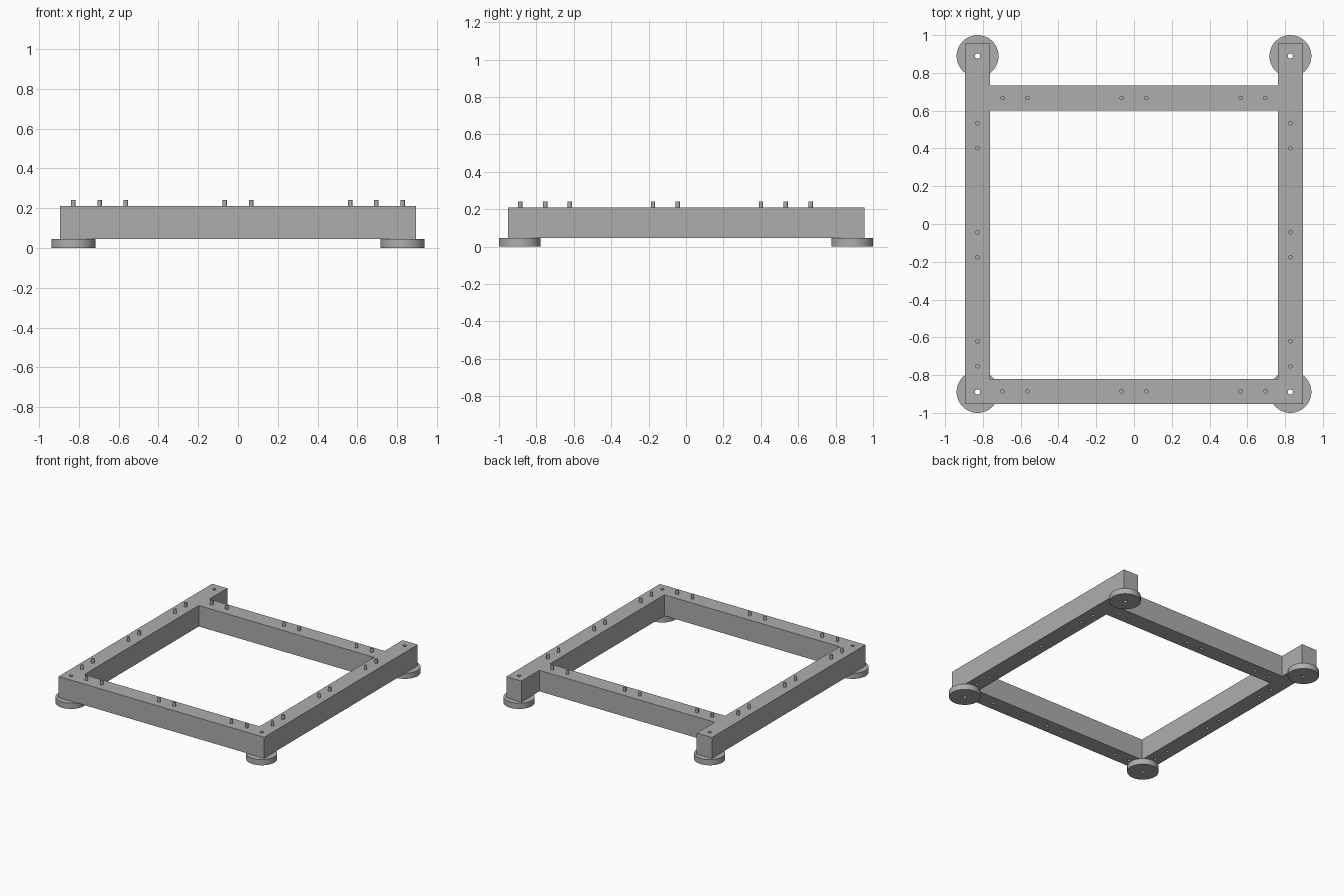
import bpy
import bmesh
from mathutils import Matrix, Vector

cube = bpy.data.objects.get("Cube")
if cube:
    bpy.data.objects.remove(cube, do_unlink=True)

grey = bpy.data.materials.new("plain grey")
grey.use_nodes = True
colour = (0.42, 0.42, 0.42, 1)
grey.diffuse_color = colour
grey.node_tree.nodes["Principled BSDF"].inputs["Base Color"].default_value = colour

FOOT_H, TOP, PEG_TOP = 0.045, 0.21, 0.242
HALF_W = 0.066                      # half the width of a beam
RAIL_X, FRONT_Y, BACK_Y, FOOT_Y = 0.828, -0.886, 0.667, 0.889
PEG_R, BOLT_R, FOOT_R = 0.0115, 0.0135, 0.111


def finish(name, bm):
    mesh = bpy.data.meshes.new(name)
    bm.to_mesh(mesh)
    bm.free()
    mesh.materials.append(grey)
    obj = bpy.data.objects.new(name, mesh)
    bpy.context.collection.objects.link(obj)
    return obj


def box(name, x0, x1, y0, y1):
    bm = bmesh.new()
    place = Matrix.Translation(((x0 + x1) / 2, (y0 + y1) / 2, (FOOT_H + TOP) / 2))
    size = Matrix.Diagonal((x1 - x0, y1 - y0, TOP - FOOT_H, 1))
    bmesh.ops.create_cube(bm, size=1, matrix=place @ size)
    return finish(name, bm)


def cylinders(name, spots, radius, z0, z1, sides=24):
    bm = bmesh.new()
    for x, y in spots:
        bmesh.ops.create_cone(bm, cap_ends=True, segments=sides, radius1=radius,
                              radius2=radius, depth=z1 - z0,
                              matrix=Matrix.Translation((x, y, (z0 + z1) / 2)))
    return finish(name, bm)


def smooth(obj):
    bpy.ops.object.select_all(action='DESELECT')
    obj.select_set(True)
    bpy.context.view_layer.objects.active = obj
    bpy.ops.object.shade_smooth_by_angle()


def cut(obj, spots, radius, z0, z1):
    cutter = cylinders("hole_cutter", spots, radius, z0, z1)
    cutter.hide_render = True
    mod = obj.modifiers.new("holes", 'BOOLEAN')
    mod.operation, mod.solver, mod.object = 'DIFFERENCE', 'EXACT', cutter
    bpy.ops.object.select_all(action='DESELECT')
    obj.select_set(True)
    bpy.context.view_layer.objects.active = obj
    bpy.ops.object.modifier_apply(modifier=mod.name)
    bpy.data.objects.remove(cutter, do_unlink=True)


def add_pegs(beam, spots):
    # pegs stand in the upper part, open holes remain underneath
    cut(beam, spots, PEG_R, FOOT_H - 0.02, FOOT_H + 0.08)
    smooth(beam)
    smooth(cylinders(beam.name + "_pegs", spots, PEG_R, TOP - 0.03, PEG_TOP))


# cross beams
inner = RAIL_X - HALF_W
beam_pegs = [c + d for c in (-0.63, 0, 0.63) for d in (-0.066, 0.066)]
for name, y in (("front_beam", FRONT_Y), ("back_beam", BACK_Y)):
    beam = box(name, -inner, inner, y - HALF_W, y + HALF_W)
    add_pegs(beam, [(x, y) for x in beam_pegs])

# side rails, with a bolt hole through each end and a foot below it
rail_pegs = [c + d for c in (-0.687, -0.11, 0.467) for d in (-0.066, 0.066)]
for side, s in (("left", 1), ("right", -1)):
    x = s * RAIL_X
    rail = box(side + "_rail", x - HALF_W, x + HALF_W, FRONT_Y - HALF_W, 0.955)
    ends = [(x, -FOOT_Y), (x, FOOT_Y)]
    cut(rail, ends, BOLT_R, 0, TOP + 0.1)
    add_pegs(rail, [(x, y) for y in rail_pegs])
    for end, spot in zip(("front", "back"), ends):
        foot = cylinders(f"{end}_{side}_foot", [spot], FOOT_R, 0, FOOT_H, 64)
        cut(foot, [spot], BOLT_R, -0.1, FOOT_H + 0.1)
        smooth(foot)
